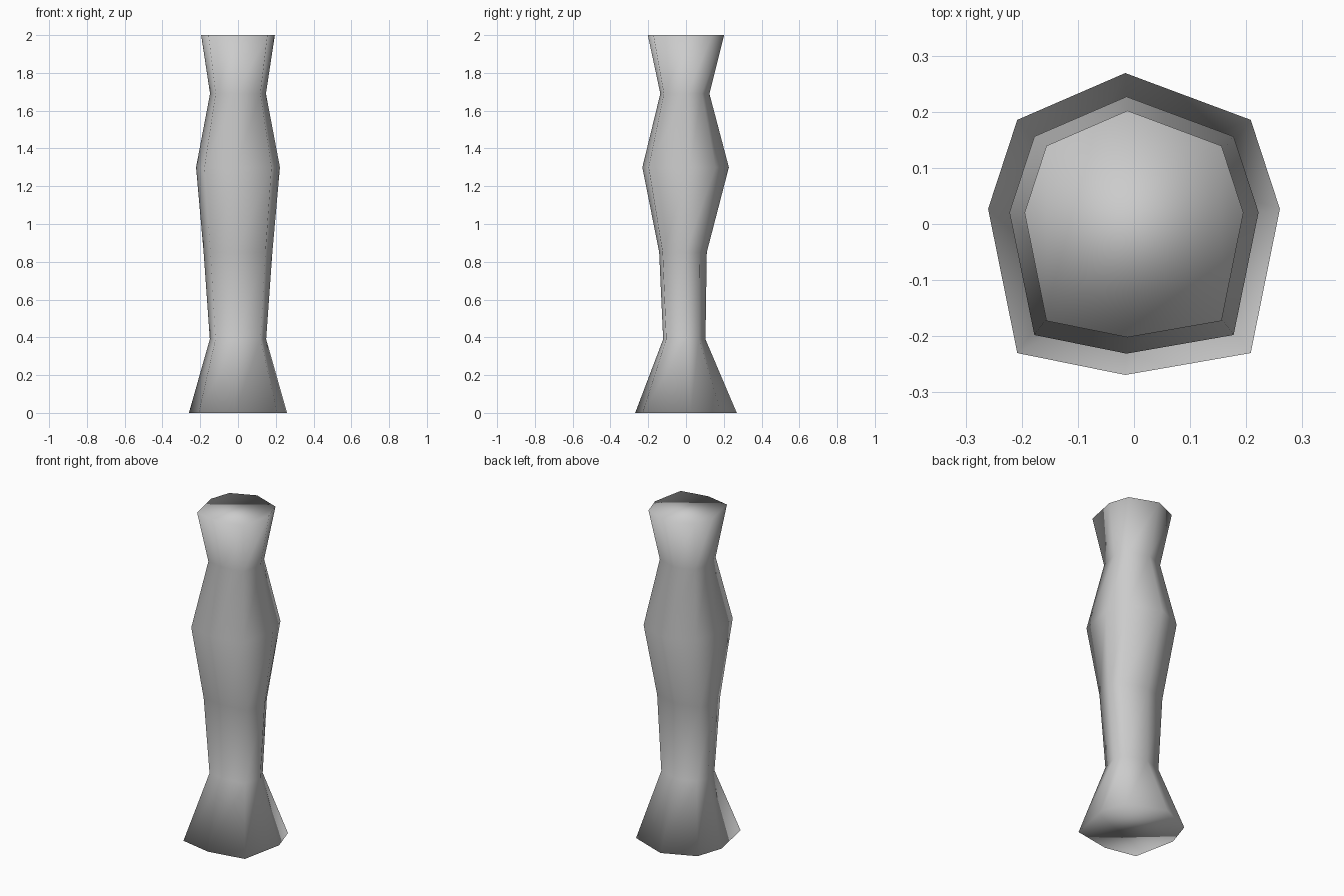
import bpy, bmesh

if "Cube" in bpy.data.objects:
    bpy.data.objects.remove(bpy.data.objects["Cube"])

# Slightly irregular eight-sided cross-section, front at -y (unit half-widths)
SECTION = [(-0.06, -1.0), (0.80, -0.855), (1.0, 0.10), (0.80, 0.69),
           (-0.06, 1.0), (-0.80, 0.69), (-1.0, 0.10), (-0.80, -0.855)]

# Rings up the column: height, half-width in x, half-depth in y, y offset
RINGS = [(0.00, 0.260, 0.269, 0.0),
         (0.39, 0.149, 0.112, -0.009),
         (0.85, 0.182, 0.126, -0.016),
         (1.30, 0.222, 0.229, -0.002),
         (1.69, 0.148, 0.130, -0.006),
         (2.00, 0.195, 0.202, 0.0)]


def loft(name, section, rings):
    bm = bmesh.new()
    loops = [[bm.verts.new((x * sx, y * sy + oy, z)) for x, y in section]
             for z, sx, sy, oy in rings]
    n = len(section)
    # Side walls
    for low, high in zip(loops, loops[1:]):
        for i in range(n):
            j = (i + 1) % n
            bm.faces.new((low[i], low[j], high[j], high[i]))
    # End caps
    bm.faces.new(loops[0][::-1])
    bm.faces.new(loops[-1])
    for face in bm.faces:
        face.smooth = True
    mesh = bpy.data.meshes.new(name)
    bm.to_mesh(mesh)
    bm.free()
    obj = bpy.data.objects.new(name, mesh)
    bpy.context.collection.objects.link(obj)
    return obj


# Column with flared foot, swollen middle and flared top
loft("column", SECTION, RINGS)
